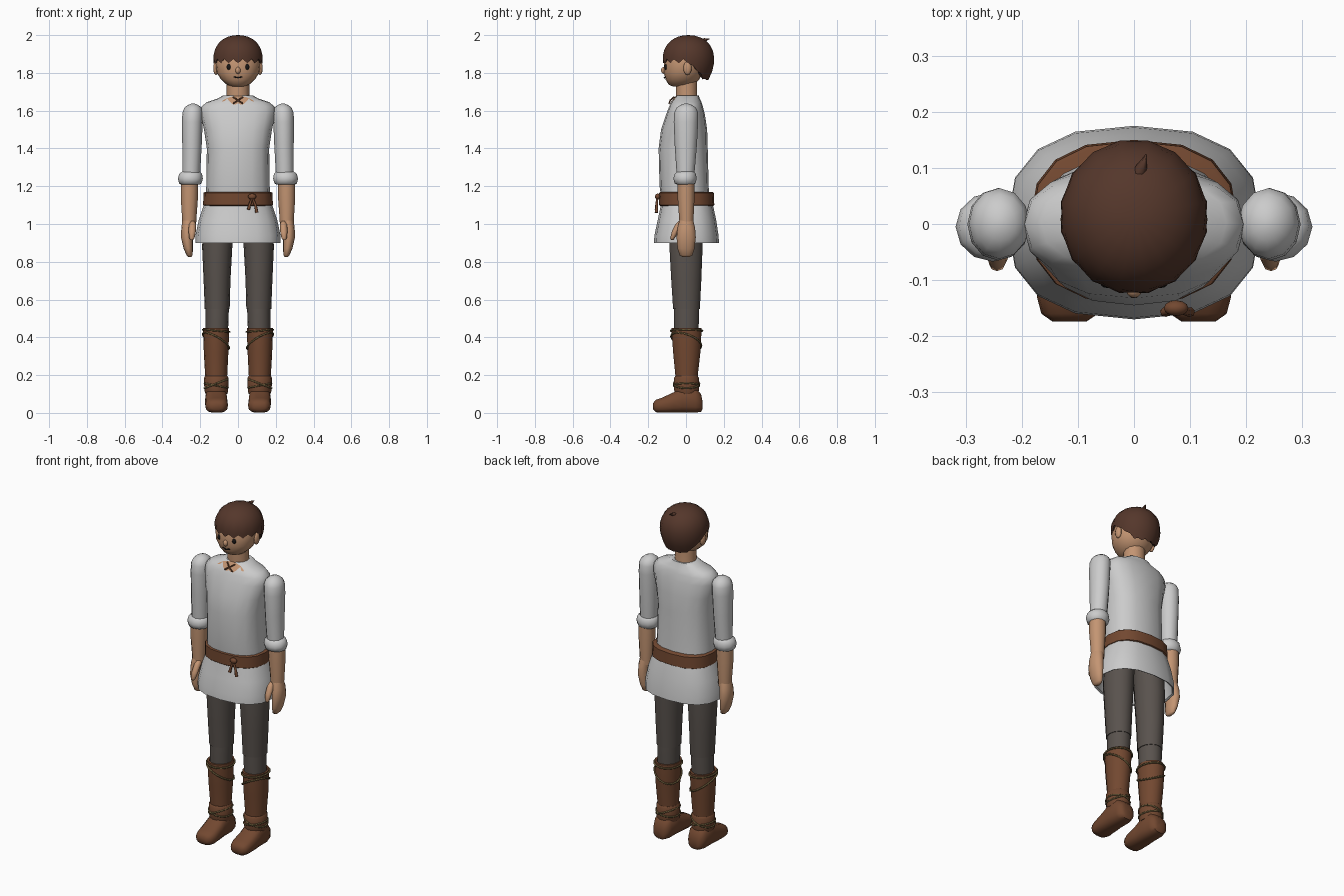
import bpy, bmesh, math
from mathutils import Vector
from mathutils.bvhtree import BVHTree

def mat(name, c):
    m = bpy.data.materials.new(name)
    m.diffuse_color = (*c, 1)
    return m

SKIN = mat("skin", (0.55, 0.30, 0.17))
LEATHER = mat("leather", (0.17, 0.065, 0.03))
HAIR = mat("hair", (0.09, 0.038, 0.024))
CLOTH = mat("trouser_cloth", (0.10, 0.085, 0.075))
CORD = mat("cord", (0.14, 0.10, 0.04))
DARK = mat("dark", (0.01, 0.008, 0.008))
SHIRT = None

def finish(name, bm, m, angle=45):
    bmesh.ops.recalc_face_normals(bm, faces=bm.faces[:])
    me = bpy.data.meshes.new(name)
    bm.to_mesh(me)
    bm.free()
    ob = bpy.data.objects.new(name, me)
    bpy.context.collection.objects.link(ob)
    if m:
        me.materials.append(m)
    bpy.ops.object.select_all(action='DESELECT')
    ob.select_set(True)
    bpy.context.view_layer.objects.active = ob
    bpy.ops.object.shade_smooth_by_angle(angle=math.radians(angle))
    return ob

def spow(v, e):
    return math.copysign(abs(v) ** e, v)

def loft(name, rings, m, n=12, p=2.0, s=1, axis='z', caps=True, angle=45):
    """rings: (t, x0, x1, b0, b1) superellipse sections stacked along an axis"""
    bm = bmesh.new()
    loops = []
    for t, x0, x1, b0, b1 in rings:
        loop = []
        for i in range(n):
            a = 2 * math.pi * i / n
            x = s * ((x0 + x1) / 2 + (x1 - x0) / 2 * spow(math.cos(a), 2 / p))
            b = (b0 + b1) / 2 + (b1 - b0) / 2 * spow(math.sin(a), 2 / p)
            loop.append(bm.verts.new((x, b, t) if axis == 'z' else (x, t, b)))
        loops.append(loop)
    for A, B in zip(loops, loops[1:]):
        for i in range(n):
            j = (i + 1) % n
            bm.faces.new((A[i], A[j], B[j], B[i]))
    if caps:
        bm.faces.new(loops[0])
        bm.faces.new(loops[-1])
    return finish(name, bm, m, angle)

def ball(name, loc, size, m, seg=12):
    bm = bmesh.new()
    bmesh.ops.create_uvsphere(bm, u_segments=seg, v_segments=8, radius=1)
    for v in bm.verts:
        v.co = Vector(v.co[k] * size[k] + loc[k] for k in range(3))
    return finish(name, bm, m)

def cord(name, pts, m, r, taper=None):
    cu = bpy.data.curves.new(name, 'CURVE')
    cu.dimensions = '3D'
    cu.bevel_depth = r
    cu.bevel_resolution = 1
    cu.use_fill_caps = True
    sp = cu.splines.new('POLY')
    sp.points.add(len(pts) - 1)
    for i, q in enumerate(pts):
        sp.points[i].co = (*q, 1)
        sp.points[i].radius = taper[i] if taper else 1
    cu.materials.append(m)
    ob = bpy.data.objects.new(name, cu)
    bpy.context.collection.objects.link(ob)

# Shirt body, skirt and belt
torso = loft("shirt_body", [
    (1.10, -.17, .17, -.125, .125), (1.20, -.168, .168, -.14, .12), (1.40, -.165, .165, -.145, .115),
    (1.50, -.18, .18, -.132, .112), (1.58, -.198, .198, -.105, .10), (1.62, -.195, .195, -.09, .09),
    (1.645, -.165, .165, -.078, .082), (1.665, -.105, .105, -.06, .072), (1.68, -.08, .08, -.05, .068)],
    SHIRT, n=16, p=2.4)
loft("shirt_skirt", [
    (1.15, -.165, .165, -.125, .13), (1.09, -.185, .185, -.135, .145), (1.02, -.208, .208, -.15, .16),
    (.94, -.225, .225, -.167, .172), (.90, -.226, .226, -.17, .175), (.905, -.216, .216, -.16, .165),
    (1.05, -.19, .19, -.138, .145)], SHIRT, n=16, p=2.5, caps=False)
loft("belt", [
    (1.095, -.178, .178, -.135, .142), (1.10, -.185, .185, -.142, .15),
    (1.165, -.182, .182, -.142, .147), (1.17, -.175, .175, -.135, .14)], LEATHER, n=16, p=2.5)
ball("belt_knot", (.075, -.15, 1.145), (.022, .014, .016), LEATHER)
for k, (dx, z) in enumerate([(-.02, 1.075), (.025, 1.06)]):
    cord(f"belt_tail_{k}", [(.075, -.152, 1.14), (.075 + dx * .7, -.156, 1.1), (.075 + dx, -.157, z)],
         LEATHER, .009, [.6, .8, 1])

# Open collar and lacing laid on the shirt surface
tree = BVHTree.FromPolygons([v.co for v in torso.data.vertices], [f.vertices for f in torso.data.polygons])
def on_shirt(x, z, off):
    hit = tree.ray_cast(Vector((x, -1, z)), Vector((0, 1, 0)))[0]
    return Vector((x, hit.y - off, z + off * .5))
bm = bmesh.new()
N = 12
top, low = [], []
for i in range(N + 1):
    u = i / N * 2 - 1
    zl = 1.668 - .038 * abs(math.sin(abs(u) * math.pi * 1.0 + .9)) if abs(u) < .7 else 1.668 - .022 * abs(u)
    x = .085 * u
    zt = 1.677 - .027 * u * u
    top.append(bm.verts.new(on_shirt(x, zt, .003)))
    low.append(bm.verts.new(on_shirt(x, min(zl, zt - .001), .003)))
for i in range(N):
    bm.faces.new((top[i], top[i + 1], low[i + 1], low[i]))
finish("collar_opening", bm, SKIN)
for s in (-1, 1):
    cord("collar_lace", [on_shirt(-.026 * s, 1.668, .008), on_shirt(0, 1.65, .01),
                         on_shirt(.026 * s, 1.634, .008)], LEATHER, .004)

# Neck and head
loft("neck", [(1.64, -.062, .062, -.05, .065), (1.69, -.06, .06, -.055, .06), (1.78, -.06, .06, -.055, .06)], SKIN, n=14)
loft("head", [
    (1.728, -.03, .03, -.07, .0), (1.738, -.06, .06, -.092, .04), (1.765, -.09, .09, -.108, .07),
    (1.80, -.112, .112, -.117, .09), (1.85, -.118, .118, -.117, .10), (1.92, -.11, .11, -.10, .10),
    (1.96, -.07, .07, -.06, .07)], SKIN, n=20, p=2.1, angle=60)
ball("nose", (0, -.118, 1.813), (.014, .014, .018), SKIN)
cord("mouth", [(-.022, -.109, 1.779), (0, -.115, 1.774), (.022, -.109, 1.779)], DARK, .0035)
for s in (-1, 1):
    ball("eye", (s * .048, -.106, 1.832), (.012, .008, .016), DARK)
    ball("ear", (s * .117, .008, 1.825), (.014, .022, .036), SKIN)

# Hair cap with a jagged fringe, long at the nape
bm = bmesh.new()
N, M = 32, 9
def hair_r(z):
    if z > 1.87:
        return max(0, 1 - ((z - 1.87) / .13) ** 2.3) ** (1 / 2.1)
    return 1 - .22 * ((1.87 - z) / .105) ** 2
cols = []
for i in range(N):
    a = 2 * math.pi * i / N
    f = abs((a + math.pi) % (2 * math.pi) - math.pi)
    zb = 1.862 if f < 1.5 else 1.862 - .097 * min(1, (f - 1.5) / .9)
    zb += .011 * (1 if i % 2 else -1) * (1 if f < 1.5 else .35)
    col = []
    for k in range(1, M + 1):
        z = 2.0 - (2.0 - zb) * (1 - math.cos(k / M * math.pi / 2) if k < M else 1)
        r = hair_r(z) * (1 + .012 * (1 if i % 2 else -1))
        col.append(bm.verts.new((r * .131 * math.sin(a), .013 - r * .137 * math.cos(a), z)))
    col.append(bm.verts.new((.095 * math.sin(a), .005 - .095 * math.cos(a), zb + .02)))
    cols.append(col)
crown = bm.verts.new((0, .013, 2.0))
for i in range(N):
    A, B = cols[i], cols[(i + 1) % N]
    bm.faces.new((crown, A[0], B[0]))
    for k in range(M):
        bm.faces.new((A[k], A[k + 1], B[k + 1], B[k]))
finish("hair", bm, HAIR, 50)
cord("hair_tuft", [(.005, .08, 1.965), (.013, .10, 1.975), (.022, .124, 1.98)], HAIR, .013, [1, .8, .1])

for s, side in ((-1, "left"), (1, "right")):
    # Sleeve, rolled cuff, forearm, hand and thumb
    loft("sleeve_" + side, [
        (1.27, .20, .295, -.05, .045), (1.42, .192, .295, -.06, .058), (1.54, .187, .297, -.065, .064),
        (1.59, .186, .294, -.062, .064), (1.615, .193, .284, -.05, .053), (1.63, .21, .265, -.03, .033),
        (1.637, .228, .248, -.01, .012)], SHIRT, s=s, angle=60)
    loft("cuff_" + side, [
        (1.208, .205, .30, -.045, .04), (1.215, .193, .312, -.06, .05), (1.24, .186, .318, -.067, .057),
        (1.265, .19, .312, -.06, .052), (1.278, .203, .295, -.045, .042)], SHIRT, s=s, angle=60)
    loft("forearm_" + side, [
        (.99, .222, .294, -.035, .038), (1.03, .22, .296, -.036, .04), (1.14, .212, .303, -.045, .045),
        (1.24, .21, .303, -.045, .045)], SKIN, s=s)
    loft("hand_" + side, [
        (.825, .246, .264, -.018, .018), (.835, .241, .273, -.034, .034), (.87, .238, .288, -.045, .045),
        (.93, .238, .302, -.05, .052), (.98, .235, .300, -.045, .048), (1.02, .226, .294, -.035, .038)], SKIN, s=s, angle=60)
    loft("thumb_" + side, [
        (.915, .238, .25, -.08, -.068), (.925, .23, .258, -.084, -.06), (.96, .223, .262, -.075, -.04),
        (1.0, .222, .26, -.055, -.01), (1.015, .23, .25, -.04, -.01)], SKIN, n=8, s=s, angle=60)

    # Trouser leg with knee seam
    loft("thigh_" + side, [(.55, .044, .176, -.07, .075), (.70, .04, .182, -.08, .083),
                           (.88, .03, .19, -.09, .09), (1.06, .02, .18, -.09, .09)], CLOTH, n=14, s=s)
    loft("lower_trouser_" + side, [(.40, .054, .172, -.062, .065), (.50, .05, .172, -.066, .071),
                                   (.56, .048, .172, -.066, .072)], CLOTH, n=14, s=s)
    # Boot shaft, ankle band and foot
    loft("boot_shaft_" + side, [
        (.12, .058, .17, -.055, .06), (.20, .057, .174, -.058, .064), (.32, .051, .181, -.07, .078),
        (.43, .047, .184, -.078, .084), (.45, .047, .184, -.078, .084), (.45, .057, .174, -.066, .072),
        (.42, .06, .17, -.06, .065)], LEATHER, n=14, s=s)
    loft("boot_ankle_" + side, [(.10, .056, .172, -.058, .066), (.12, .052, .178, -.064, .07),
                                (.185, .05, .18, -.066, .07), (.195, .056, .174, -.058, .064)], LEATHER, n=14, s=s)
    loft("boot_foot_" + side, [
        (.088, .09, .14, .02, .06), (.08, .07, .16, .005, .10), (.05, .058, .173, 0, .135),
        (-.02, .057, .174, 0, .14), (-.065, .055, .175, 0, .11), (-.13, .053, .173, 0, .08),
        (-.16, .064, .165, .003, .07), (-.174, .085, .145, .018, .052)],
        LEATHER, n=14, p=2.7, s=s, axis='y', angle=50)

    # Wrapped cords
    def wrap(name, turns, zf):
        pts = []
        for i in range(turns * 18 + 1):
            a = 2 * math.pi * i / 18
            z = zf(i / 18, a)
            k = max(0, min(1, (z - .2) / .23))
            pts.append((s * (.1155 + (.063 + .009 * k) * math.sin(a)),
                        .003 - (.068 + .016 * k) * math.cos(a), z))
        cord(name + "_" + side, pts, CORD, .005)
    wrap("upper_cord", 1, lambda t, a: .435 + .006 * math.sin(a))
    wrap("cross_cord", 1, lambda t, a: .38 + .045 * math.sin(a + .6))
    wrap("ankle_cord", 1, lambda t, a: .145 + .012 * math.sin(a))
    wrap("ankle_cross_cord", 1, lambda t, a: .155 - .025 * math.sin(a))
